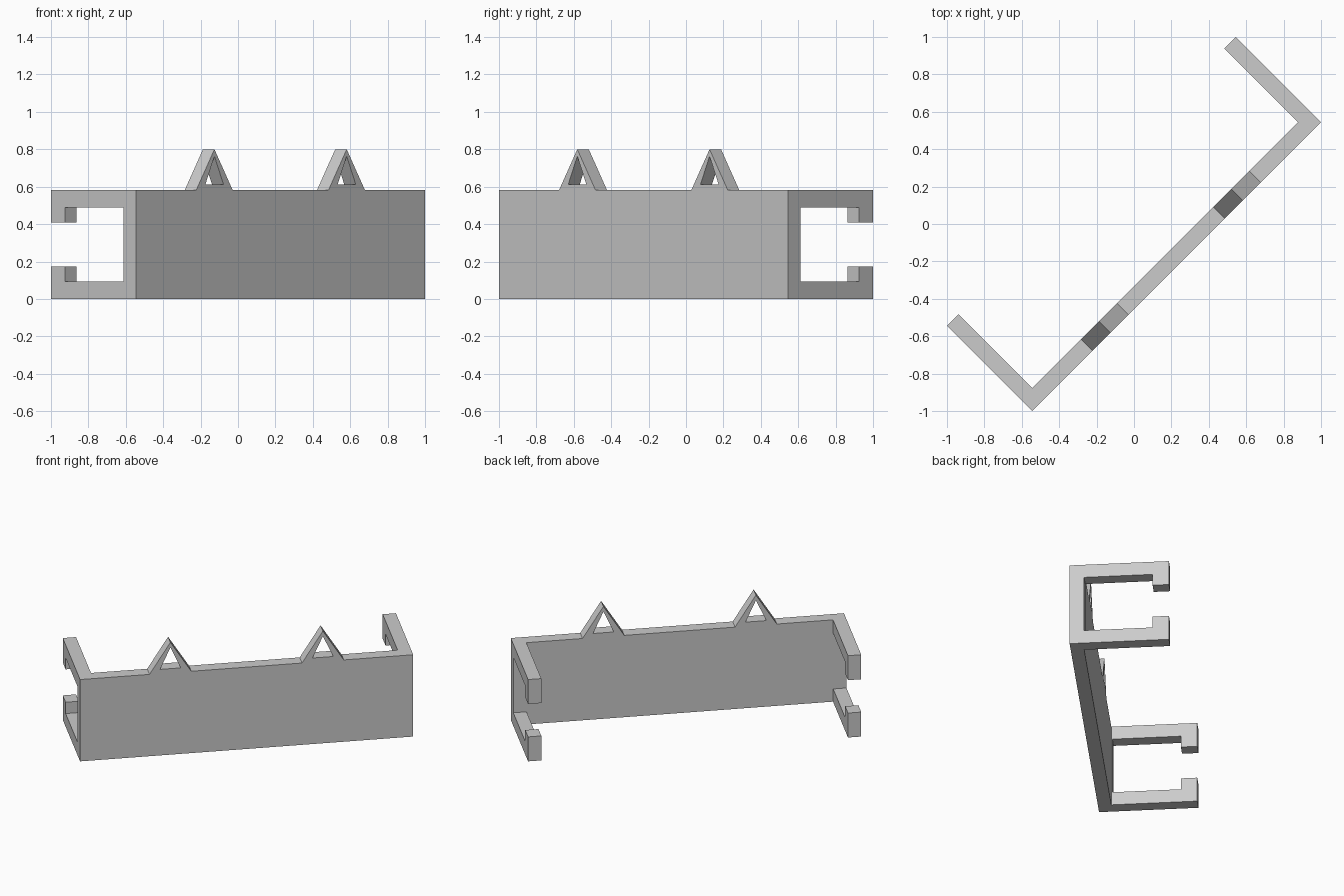
import bpy, bmesh, math
from mathutils import Matrix, Vector

cube = bpy.data.objects.get("Cube")
if cube:
    bpy.data.objects.remove(cube, do_unlink=True)

# Main sizes, in a frame turned 45 degrees: u runs along the panel, v along the arms
HALF_LEN, HALF_DEPTH, HEIGHT, THICK = 1.0925, 0.322, 0.583, 0.087
TURN = Matrix.Rotation(math.radians(45), 4, "Z")

grey = bpy.data.materials.new("plain grey")
grey.use_nodes = True
colour = (0.6, 0.6, 0.6, 1)
grey.diffuse_color = colour
grey.node_tree.nodes["Principled BSDF"].inputs["Base Color"].default_value = colour


def extruded(name, points, faces, direction):
    """Extrude flat faces along a direction into a closed solid."""
    bm = bmesh.new()
    verts = [bm.verts.new(p) for p in points]
    flat = [bm.faces.new([verts[i] for i in f]) for f in faces]
    result = bmesh.ops.extrude_face_region(bm, geom=flat, use_keep_orig=True)
    moved = [g for g in result["geom"] if isinstance(g, bmesh.types.BMVert)]
    bmesh.ops.translate(bm, verts=moved, vec=Vector(direction))
    bmesh.ops.recalc_face_normals(bm, faces=bm.faces)
    mesh = bpy.data.meshes.new(name)
    bm.to_mesh(mesh)
    bm.free()
    mesh.transform(TURN)
    mesh.materials.append(grey)
    obj = bpy.data.objects.new(name, mesh)
    bpy.context.collection.objects.link(obj)
    return obj


# Panel with two end arms, from a U-shaped plan
L, D, T = HALF_LEN, HALF_DEPTH, THICK
half_plan = [(L, -D), (L, D), (L - T, D), (L - T, -D + T)]
plan = half_plan + [(-u, v) for u, v in reversed(half_plan)]
bracket = extruded("panel_and_arms", [(u, v, 0) for u, v in plan],
                   [range(len(plan))], (0, 0, HEIGHT))

# T-shaped opening through both arms, leaving the hooked ends
mid = HEIGHT / 2
half_opening = [(-0.228, 0.198), (0.216, 0.198), (0.216, 0.117), (0.5, 0.117)]
opening = half_opening + [(v, -z) for v, z in reversed(half_opening)]
cutter = extruded("arm_opening_cutter", [(-1.5, v, mid + z) for v, z in opening],
                  [range(len(opening))], (3, 0, 0))
cut = bracket.modifiers.new("arm openings", "BOOLEAN")
cut.operation, cut.solver, cut.object = "DIFFERENCE", "EXACT", cutter
bpy.context.view_layer.objects.active = bracket
bpy.ops.object.modifier_apply(modifier=cut.name)
bpy.data.objects.remove(cutter, do_unlink=True)

# Two open triangular loops on the top edge
outer = [(-0.137, HEIGHT), (0.137, HEIGHT), (0, 0.8)]
inner = [(-0.068, 0.613), (0.068, 0.613), (0, 0.763)]
ring = [(i, (i + 1) % 3, 3 + (i + 1) % 3, 3 + i) for i in range(3)]
for name, centre in (("right_top_loop", -0.5), ("left_top_loop", 0.5)):
    extruded(name, [(centre + u, -D, z) for u, z in outer + inner], ring, (0, T, 0))
